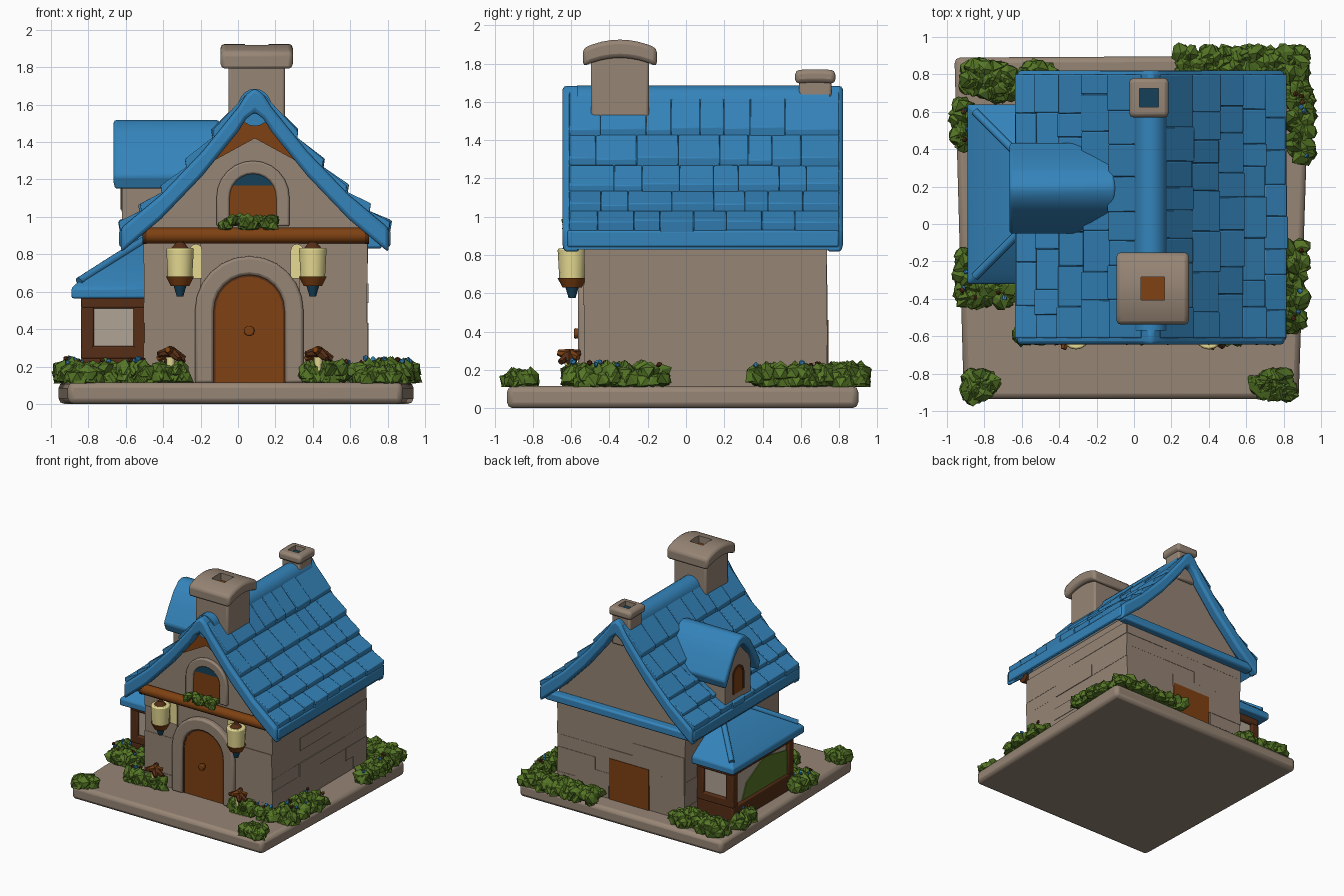
import bpy, bmesh, math, random
from mathutils import Vector, Matrix

random.seed(7)
if "Cube" in bpy.data.objects:
    bpy.data.objects.remove(bpy.data.objects["Cube"], do_unlink=True)


def material(name, *rgb):
    lin = [((c / 255 + 0.055) / 1.055) ** 2.4 for c in rgb] + [1]
    m = bpy.data.materials.new(name)
    m.use_nodes = True
    m.diffuse_color = lin
    m.node_tree.nodes["Principled BSDF"].inputs["Base Color"].default_value = lin
    return m


STONE = material("stone", 150, 133, 117)
BLUE = material("roof blue", 52, 132, 187)
WOOD = material("wood brown", 126, 65, 18)
DARK = material("dark wood", 86, 46, 22)
GREEN = material("leaf green", 86, 119, 38)
DEEP = material("deep green", 66, 95, 28)
CREAM = material("lantern cream", 232, 220, 148)
NAVY = material("dark blue", 22, 64, 88)
PANE = material("pane taupe", 176, 163, 149)
smooth = []


def finish(name, bm, mats, bevel=0.0, soft=True):
    bmesh.ops.recalc_face_normals(bm, faces=bm.faces)
    me = bpy.data.meshes.new(name)
    bm.to_mesh(me)
    bm.free()
    for m in mats if isinstance(mats, list) else [mats]:
        me.materials.append(m)
    ob = bpy.data.objects.new(name, me)
    bpy.context.collection.objects.link(ob)
    if bevel:
        mod = ob.modifiers.new("soft edges", "BEVEL")
        mod.width, mod.segments, mod.limit_method = bevel, 2, "ANGLE"
    if soft:
        smooth.append(ob)
    return ob


def add_prism(bm, pts, axis, a, b):
    # extrude a 2D outline along one axis from a to b
    place = {"x": lambda u, v, t: (t, u, v), "y": lambda u, v, t: (u, t, v), "z": lambda u, v, t: (u, v, t)}[axis]
    low = [bm.verts.new(place(u, v, a)) for u, v in pts]
    top = [bm.verts.new(place(u, v, b)) for u, v in pts]
    bm.faces.new(low)
    bm.faces.new(top)
    for i in range(len(pts)):
        j = (i + 1) % len(pts)
        bm.faces.new((low[i], low[j], top[j], top[i]))


def prism(name, pts, axis, a, b, mat, bevel=0.0):
    bm = bmesh.new()
    add_prism(bm, pts, axis, a, b)
    return finish(name, bm, mat, bevel)


def rect(u0, u1, v0, v1):
    return [(u0, v0), (u1, v0), (u1, v1), (u0, v1)]


def box(name, x, y, z, mat, bevel=0.0):
    return prism(name, rect(*x, *y), "z", *z, mat, bevel)


def rod(name, a, b, r, mat, r2=None, sides=14, bevel=0.0):
    a, b = Vector(a), Vector(b)
    bm = bmesh.new()
    turn = (b - a).to_track_quat("Z", "Y").to_matrix().to_4x4()
    bmesh.ops.create_cone(bm, cap_ends=True, segments=sides, radius1=r, radius2=r if r2 is None else r2,
                          depth=(b - a).length, matrix=Matrix.Translation((a + b) / 2) @ turn)
    return finish(name, bm, mat, bevel)


def arch(c, hw, z0, top, n=12):
    arc = [(c - hw * math.cos(math.pi * i / n), top - hw + hw * math.sin(math.pi * i / n)) for i in range(n + 1)]
    return [(c - hw, z0)] + arc + [(c + hw, z0)]


def arch_ring(c, hw, z0, top, w):
    return arch(c, hw + w, z0, top + w) + arch(c, hw, z0, top)[::-1]


# Base slab and house body
prism("base_slab", [(-0.91, -0.935), (0.88, -0.935), (0.94, 0.9), (-0.96, 0.89)], "z", 0, 0.115, STONE, 0.03)
RX = 0.09
prism("house_walls", [(-0.49, 0.1), (0.68, 0.1), (0.68, 0.92), (RX, 1.58), (-0.49, 0.92)], "y", -0.52, 0.73, STONE)


# Low raised stone courses on the walls
def courses(name, axis, t0, t1, u0, u1):
    bm = bmesh.new()
    out = 1 if t1 > t0 else -1
    for i in range(7):
        z, u = 0.115 + i * 0.106, u0
        while u < u1 - 0.01:
            e = u + random.uniform(0.3, 0.8)
            e = u1 if e > u1 - 0.15 else e
            add_prism(bm, rect(u, e, z, z + 0.106), axis, t0, t1 + out * random.uniform(0, 0.008))
            u = e
    finish(name, bm, STONE)


courses("left_wall_stones", "x", 0.66, 0.69, -0.53, 0.735)
courses("right_wall_stones", "x", -0.47, -0.5, -0.53, 0.735)
courses("back_wall_stones", "y", 0.71, 0.732, -0.5, 0.69)
courses("front_stones_right", "y", -0.5, -0.53, -0.5, -0.2)
courses("front_stones_left", "y", -0.5, -0.53, 0.33, 0.69)

# Main roof: curved shell, end boards, shingles and ridge
CURVE = [(0, 1.67), (0.045, 1.635), (0.09, 1.565), (0.28, 1.33), (0.5, 1.1), (0.715, 0.92)]


def height(d):
    for (a, za), (b, zb) in zip(CURVE, CURVE[1:]):
        if d <= b:
            return za + (zb - za) * (d - a) / (b - a)
    return CURVE[-1][1]


def shell(up, down):
    top = [(RX - d, z + up) for d, z in CURVE[::-1]] + [(RX + d, z + up) for d, z in CURVE[1:]]
    return top + [(x, z - up - down) for x, z in top[::-1]]


prism("roof_shell", shell(0, 0.09), "y", -0.6, 0.78, BLUE)
prism("front_roof_board", shell(0.02, 0.11), "y", -0.645, -0.55, BLUE, 0.02)
prism("back_roof_board", shell(0.02, 0.11), "y", 0.73, 0.82, BLUE, 0.02)
ROWS = [0.05, 0.22, 0.36, 0.49, 0.61, 0.72]
for side, label in ((1, "left"), (-1, "right")):
    bm = bmesh.new()
    for d0, d1 in zip(ROWS, ROWS[1:]):
        y = -0.61
        while y < 0.79:
            e = y + random.uniform(0.12, 0.24)
            e = 0.8 if e > 0.7 else e
            lift = random.uniform(0.05, 0.065)
            end = d1 + random.uniform(0, 0.015)
            outline = [(d0, height(d0) - 0.03), (d0, height(d0) + 0.025), (end, height(d1) + lift), (end - 0.015, height(d1) - 0.03)]
            add_prism(bm, [(RX + side * d, z) for d, z in outline], "y", y, e - 0.001)
            y = e
    finish(label + "_shingles", bm, BLUE, 0.005)
    x = RX + side * 0.695
    box(label + "_eave_roll", sorted((x, x + side * 0.03)), (-0.62, 0.8), (0.84, 0.93), BLUE, 0.012)
ridge = [(RX + 0.09 * math.cos(a), 1.585 + 0.1 * math.sin(a)) for a in (math.tau * i / 20 for i in range(20))]
prism("roof_ridge", ridge, "y", -0.57, 0.75, BLUE)
box("back_blue_beam", (-0.58, 0.77), (0.72, 0.8), (0.83, 0.9), BLUE, 0.015)


# Chimneys: shaft, domed cap with a cut flue and a coloured flue floor
def chimney(name, cx, cy, w, cap, z, dome, hole, inner):
    (z0, z1, z2) = z
    box(name + "_shaft", (cx - w, cx + w), (cy - w, cy + w), (z0, z1 + 0.02), STONE, 0.015)
    curve = [(cy + cap * k / 4, z2 - dome * (k / 4) ** 2) for k in range(-4, 5)]
    outline = curve + [(y, z - (z2 - z1)) for y, z in curve[::-1]]
    ob = prism(name + "_cap", outline, "x", cx - cap, cx + cap, STONE, 0.022)
    flue = ((cx - hole, cx + hole), (cy - hole, cy + hole))
    cutter = box(name + "_flue_cutter", *flue, (z1 - 0.2, z2 + 0.1), STONE)
    cutter.hide_render = True
    cutter.hide_set(True)
    smooth.remove(cutter)
    cut = ob.modifiers.new("flue", "BOOLEAN")
    cut.object, cut.operation = cutter, "DIFFERENCE"
    box(name + "_flue_floor", *flue, (z1 + 0.015, z1 + 0.03), inner)


chimney("front_chimney", 0.1, -0.345, 0.152, 0.193, (1.4, 1.83, 1.925), 0.045, 0.062, WOOD)
chimney("back_chimney", 0.08, 0.675, 0.085, 0.105, (1.45, 1.7, 1.77), 0.005, 0.05, NAVY)

# Front door, arch, gable window and beam
prism("door_arch", arch_ring(0.06, 0.19, 0.11, 0.69, 0.1), "y", -0.565, -0.5, STONE, 0.015)
prism("front_door", arch(0.06, 0.195, 0.11, 0.695), "y", -0.545, -0.5, WOOD)
prism("door_edge", arch_ring(0.06, 0.18, 0.11, 0.68, 0.012), "y", -0.55, -0.54, DARK)
rod("door_knob", (0.06, -0.585, 0.39), (0.06, -0.54, 0.39), 0.03, WOOD, 0.02, bevel=0.01)
prism("window_arch", arch_ring(0.08, 0.125, 0.95, 1.23, 0.07), "y", -0.545, -0.5, STONE, 0.01)
prism("gable_window", arch(0.08, 0.13, 0.95, 1.235), "y", -0.53, -0.5, WOOD)
prism("gable_window_glass", arch(0.08, 0.125, 1.1, 1.23)[3:-3], "y", -0.535, -0.529, NAVY)
prism("gable_peak_trim", [(RX, 1.6), (-0.13, 1.3), (RX, 1.42), (0.31, 1.3)], "y", -0.555, -0.5, WOOD)
rod("front_beam", (-0.5, -0.56, 0.9), (0.69, -0.56, 0.9), 0.042, WOOD)
for x in (-0.51, 0.68):
    rod("beam_end", (x, -0.56, 0.9), (x + 0.02, -0.56, 0.9), 0.045, DARK)
box("back_door", (-0.17, 0.2), (0.7, 0.744), (0.11, 0.46), WOOD)

# Lanterns with their glow, and the potted plants below them
for x, side in ((-0.31, 1), (0.4, -1)):
    rod("lantern_body", (x, -0.595, 0.66), (x, -0.595, 0.835), 0.066, CREAM, 0.076, bevel=0.01)
    rod("lantern_foot", (x, -0.595, 0.63), (x, -0.595, 0.68), 0.05, WOOD, 0.076)
    rod("lantern_cap", (x, -0.6, 0.83), (x, -0.6, 0.865), 0.05, DARK, 0.02)
    rod("lantern_tip", (x, -0.595, 0.575), (x, -0.595, 0.635), 0.018, NAVY, 0.036)
    glow = x + side * 0.085
    prism("lantern_glow", arch(glow, 0.033, 0.67, 0.855, 6), "y", -0.545, -0.537, CREAM)
    px = x - side * 0.05 if x < 0 else x + 0.03
    rod("plant_pot", (px, -0.61, 0.18), (px, -0.61, 0.25), 0.02, CREAM, 0.025)
    for k in range(7):
        a = k * math.tau / 7
        tip = (px + 0.075 * math.cos(a), -0.61 + 0.06 * math.sin(a), 0.24 + 0.025 * (k % 3))
        rod("pot_leaf", (px, -0.61, 0.28), tip, 0.03, (DARK, WOOD)[k % 2], 0.016, 6)

# Dormer on the roof
prism("dormer_walls", [(0.02, 0.9), (0.36, 0.9), (0.36, 1.27), (0.19, 1.44), (0.02, 1.27)], "x", -0.62, -0.1, STONE)
half = [(0.245, 1.22), (0.18, 1.34), (0.11, 1.45), (0.05, 1.505), (0, 1.52)]
top = [(0.19 - d, z) for d, z in half] + [(0.19 + d, z) for d, z in half[-2::-1]]
prism("dormer_roof", top + [(0.19 + (y - 0.19) * 0.88, z - 0.075) for y, z in top[::-1]], "x", -0.665, -0.1, BLUE, 0.015)
prism("dormer_window_frame", arch_ring(0.19, 0.055, 1.04, 1.24, 0.02), "x", -0.628, -0.6, DARK)
prism("dormer_window", arch(0.19, 0.06, 1.03, 1.24), "x", -0.624, -0.6, WOOD)

# Bay window: frame, panes and hipped roof
BX, BY = (-0.84, -0.48), (-0.25, 0.57)
box("bay_sill", BX, BY, (0.1, 0.25), DARK, 0.012)
box("bay_header", BX, BY, (0.51, 0.6), DARK, 0.012)
box("bay_panes", (-0.815, -0.48), (-0.225, 0.545), (0.24, 0.52), PANE)
prism("bay_pane_garden", [(-0.18, 0.25), (0.42, 0.25), (0.36, 0.38), (0.12, 0.51), (-0.18, 0.45)], "x", -0.822, -0.814, GREEN)
for y in (-0.25, 0.5):
    box("bay_rail", BX, (y, y + 0.07), (0.24, 0.31), DARK, 0.01)
    for x in (-0.84, -0.56):
        box("bay_post", (x, x + 0.07), (y, y + 0.07), (0.24, 0.52), DARK, 0.01)
bm = bmesh.new()
rings = []
for t, z in ((0, 0.565), (0, 0.62), (0.05, 0.665), (0.22, 0.77), (0.38, 0.87)):
    ring = [(-0.49, -0.32 + t), (-0.89 + t, -0.32 + t), (-0.89 + t, 0.64 - t), (-0.49, 0.64 - t)]
    rings.append([bm.verts.new((x, y, z)) for x, y in ring])
for a, b in zip(rings, rings[1:]):
    for i in range(4):
        bm.faces.new((a[i], a[(i + 1) % 4], b[(i + 1) % 4], b[i]))
bm.faces.new(rings[0])
bm.faces.new(rings[-1])
finish("bay_roof", bm, BLUE, 0.012)
for y, s in ((-0.32, 1), (0.64, -1)):
    rod("bay_hip_roll", (-0.85, y + s * 0.04, 0.655), (-0.67, y + s * 0.22, 0.77), 0.022, BLUE)
    rod("bay_hip_roll", (-0.67, y + s * 0.22, 0.77), (-0.51, y + s * 0.38, 0.87), 0.022, BLUE)


# Hedges made of jagged leaf clumps, some with small flowers and twigs
def hedge(name, x0, x1, y0, y1, z0=0.11, z1=0.24, r=0.05, flecks=0):
    bm = bmesh.new()
    clumps = max(16, int((x1 - x0) * (y1 - y0) * 900))
    for i in range(clumps + flecks):
        size = r if i < clumps else 0.014
        low, high = (z0 + r * 0.4, z1 - r) if i < clumps else (z1 - 0.02, z1 + 0.005)
        c = Vector((random.uniform(x0 + r, x1 - r), random.uniform(y0 + r, y1 - r), random.uniform(low, high)))
        blob = bmesh.ops.create_icosphere(bm, subdivisions=1, radius=size)["verts"]
        spin = Matrix.Rotation(random.uniform(0, math.tau), 3, "Z")
        for v in blob:
            v.co = c + spin @ v.co * random.uniform(0.75, 1.35)
            v.co.z = max(v.co.z, z0)
        for f in {f for v in blob for f in v.link_faces}:
            f.material_index = int(random.random() < 0.2) if i < clumps else 2 + i % 2
    finish(name, bm, [GREEN, DEEP, BLUE, DARK], soft=False)


hedge("front_right_corner_bush", -0.94, -0.71, -0.97, -0.77, z1=0.205)
hedge("front_left_corner_bush", 0.6, 0.88, -0.97, -0.76, z1=0.205)
hedge("left_hedge", 0.7, 0.95, -0.6, -0.07, flecks=12)
hedge("left_front_hedge", 0.3, 0.8, -0.65, -0.53, flecks=8)
hedge("right_front_hedge", -0.66, -0.24, -0.65, -0.53, flecks=8)
hedge("right_hedge", -0.98, -0.62, -0.46, -0.11, flecks=10)
hedge("back_left_hedge", 0.18, 0.95, 0.74, 0.97)
hedge("left_back_hedge", 0.8, 0.98, 0.31, 0.8, flecks=6)
hedge("back_right_hedge", -0.94, -0.4, 0.64, 0.89)
hedge("right_back_hedge", -1.0, -0.84, 0.38, 0.68, flecks=4)
hedge("window_flower_box", -0.11, 0.22, -0.65, -0.53, 0.93, 1.02, 0.033)

bpy.ops.object.select_all(action="DESELECT")
for ob in smooth:
    ob.select_set(True)
bpy.context.view_layer.objects.active = smooth[0]
bpy.ops.object.shade_smooth_by_angle(angle=math.radians(35))
